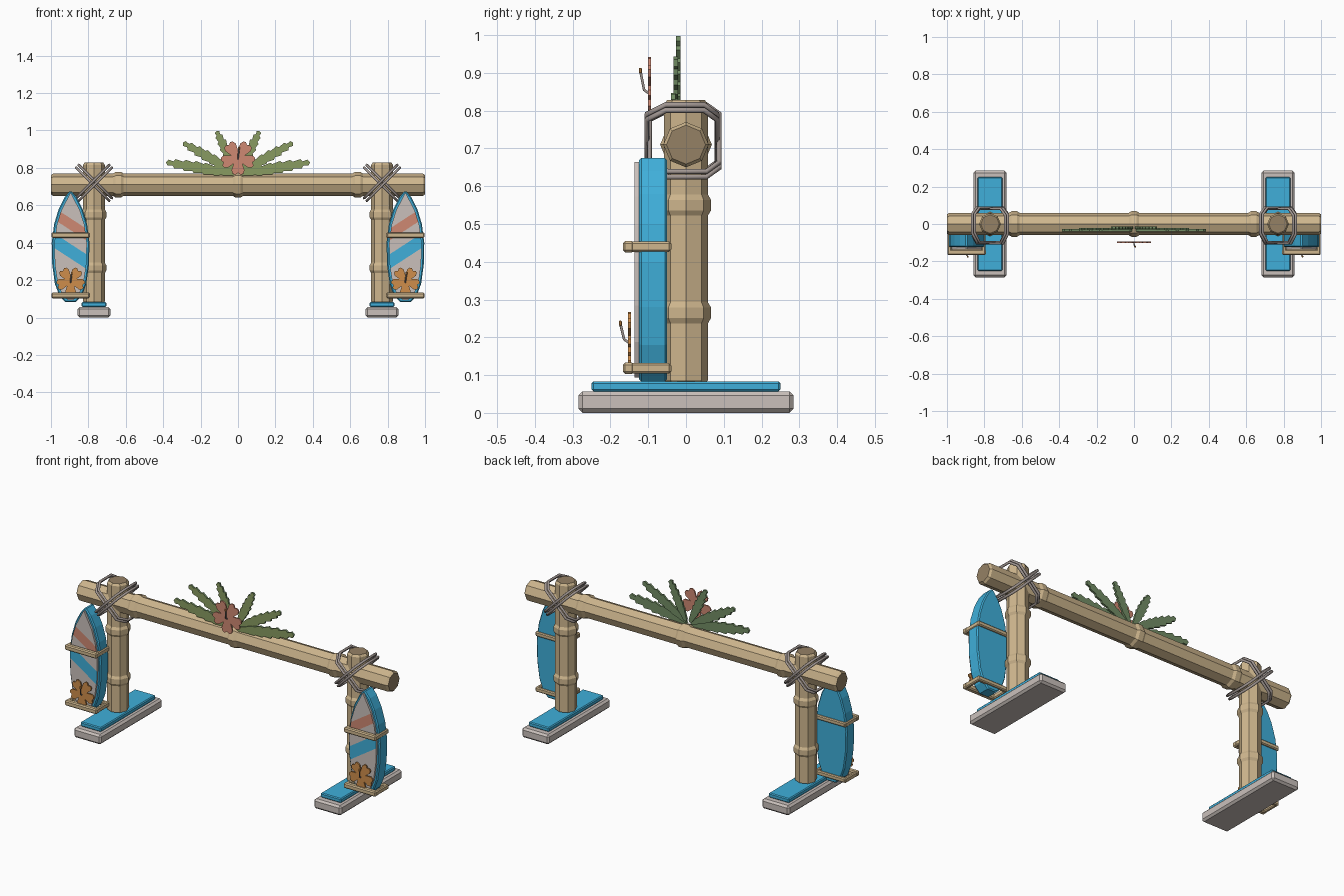
import bpy, bmesh, math
from mathutils import Vector, Matrix

cube = bpy.data.objects.get("Cube")
if cube:
    bpy.data.objects.remove(cube)


def material(name, rgb):
    m = bpy.data.materials.new(name)
    m.use_nodes = True
    color = (*rgb, 1)
    m.diffuse_color = color
    m.node_tree.nodes["Principled BSDF"].inputs["Base Color"].default_value = color
    return m


TAN = material("bamboo tan", (0.62, 0.47, 0.27))
BROWN = material("cut end brown", (0.30, 0.22, 0.13))
BLUE = material("bright blue", (0.05, 0.43, 0.70))
GREY = material("warm light grey", (0.59, 0.53, 0.50))
ROPE = material("rope grey", (0.36, 0.31, 0.29))
CORAL = material("coral", (0.62, 0.25, 0.17))
ORANGE = material("orange", (0.62, 0.27, 0.07))
OLIVE = material("leaf olive", (0.25, 0.33, 0.12))
GREEN = material("leaf green", (0.17, 0.27, 0.13))


def finish(name, bm, mats):
    bmesh.ops.recalc_face_normals(bm, faces=bm.faces)
    mesh = bpy.data.meshes.new(name)
    bm.to_mesh(mesh)
    bm.free()
    for m in mats:
        mesh.materials.append(m)
    ob = bpy.data.objects.new(name, mesh)
    bpy.context.collection.objects.link(ob)
    return ob


def box(name, center, size, mat, bevel):
    bm = bmesh.new()
    bmesh.ops.create_cube(bm, size=1, matrix=Matrix.Translation(center) @ Matrix.Diagonal((*size, 1)))
    bmesh.ops.bevel(bm, geom=bm.edges[:], offset=bevel, segments=1, affect='EDGES')
    return finish(name, bm, [mat])


def bamboo(name, start, end, radius, nodes, matrix):
    """Eight-sided cane along z with swollen joints and dark cut ends."""
    profile = [(start, radius * 0.86), (start + 0.012, radius)]
    for n in nodes:
        profile += [(n - 0.028, radius), (n - 0.014, radius * 1.14),
                    (n + 0.014, radius * 1.14), (n + 0.028, radius)]
    profile += [(end - 0.012, radius), (end, radius * 0.86)]
    bm = bmesh.new()
    rings = [[bm.verts.new((r * math.cos(a * math.pi / 4), r * math.sin(a * math.pi / 4), z))
              for a in range(8)] for z, r in profile]
    for lo, hi in zip(rings, rings[1:]):
        for a in range(8):
            b = (a + 1) % 8
            bm.faces.new((lo[a], lo[b], hi[b], hi[a]))
    for cap in (rings[0], rings[-1]):
        bm.faces.new(cap).material_index = 1
    bm.transform(matrix)
    return finish(name, bm, [TAN, BROWN])


def plate(outline, front, back):
    """Upright plate from an x-z outline."""
    bm = bmesh.new()
    face = bm.faces.new([bm.verts.new((x, front, z)) for x, z in outline])
    new = bmesh.ops.extrude_face_region(bm, geom=[face])["geom"]
    bmesh.ops.translate(bm, vec=(0, back - front, 0),
                        verts=[v for v in new if isinstance(v, bmesh.types.BMVert)])
    bmesh.ops.recalc_face_normals(bm, faces=bm.faces)
    return bm


def tube(name, points, radius, mat, cyclic=False):
    cu = bpy.data.curves.new(name, 'CURVE')
    cu.dimensions = '3D'
    cu.bevel_depth = radius
    cu.bevel_resolution = 1
    cu.use_fill_caps = True
    sp = cu.splines.new('POLY')
    sp.points.add(len(points) - 1)
    for p, co in zip(sp.points, points):
        p.co = (*co, 1)
    sp.use_cyclic_u = cyclic
    cu.materials.append(mat)
    ob = bpy.data.objects.new(name, cu)
    bpy.context.collection.objects.link(ob)
    return ob


def flower(name, x, y, z, radius, mat):
    """Five notched petals with a bent stamen."""
    outline = []
    shape = (0.42, 0.82, 0.98, 1.0, 0.88, 1.0, 0.98, 0.82)
    for petal in range(5):
        for k, r in enumerate(shape):
            a = -math.pi / 2 + (petal - 0.5 + k / len(shape)) * math.tau / 5
            outline.append((x + radius * r * math.cos(a), z + radius * r * math.sin(a)))
    finish(name, plate(outline, y - 0.004, y + 0.004), [mat])
    tip = Vector((x + 0.006, y - 0.024, z + radius * 0.55))
    tube(name + "_stamen", [(x, y, z - 0.01), (x, y - 0.014, z), tip], 0.004, ROPE)
    box(name + "_stamen_tip", tip, (0.01, 0.008, 0.014), ORANGE, 0.002)


def leaf(name, root, tip, width, y):
    """Serrated palm leaf, olive in front and green behind."""
    root, tip = Vector(root), Vector(tip)
    along = tip - root
    side = Vector((-along.y, along.x)).normalized()
    half, teeth = [], 7
    for i in range(teeth):
        t = (i + 0.3) / teeth
        w = width * math.sin(math.pi * (0.12 + 0.83 * t)) ** 0.8
        half += [(t, w * 0.72), (t + 0.8 / teeth, w)]
    pts = [root] + [root + along * min(t, 0.97) + side * w for t, w in half] + [tip]
    pts += [root + along * min(t, 0.97) - side * w for t, w in reversed(half)]
    bm = plate(pts, y - 0.006, y + 0.006)
    for f in bm.faces:
        f.material_index = 0 if f.normal.y < -0.5 else 1
    finish(name, bm, [OLIVE, GREEN])


# Surfboard half outline: height and half width
BOARD = [(0.675, 0.006), (0.64, 0.034), (0.58, 0.064), (0.50, 0.088), (0.40, 0.101),
         (0.28, 0.098), (0.18, 0.084), (0.115, 0.06), (0.083, 0.028)]
BX = 0.895


def board_outline(s, inset):
    mid = 0.38
    half = [(mid + (z - mid) * (1 - inset * 2.6), max(w - inset, 0.003)) for z, w in BOARD]
    return [(s * BX + w, z) for z, w in half] + [(s * BX - w, z) for z, w in reversed(half)]


def surfboard(s, tag):
    bm = plate(board_outline(s, 0), -0.124, -0.05)
    rims = [e for e in bm.edges if abs(e.verts[0].co.y - e.verts[1].co.y) < 1e-4]
    bmesh.ops.bevel(bm, geom=rims, offset=0.006, segments=1, affect='EDGES')
    finish(tag + "_surfboard", bm, [BLUE])
    # Deck cut into slanted stripes
    slope = 0.65
    bands = [(0.467, 0.53, 1), (0.315, 0.393, 2)]
    bm = plate(board_outline(s, 0.014), -0.136, -0.118)
    for z in [h for lo, hi, _ in bands for h in (lo, hi)]:
        bmesh.ops.bisect_plane(bm, geom=bm.verts[:] + bm.edges[:] + bm.faces[:],
                               plane_co=(s * BX, 0, z), plane_no=(-s * slope, 0, 1))
    for f in bm.faces:
        c = f.calc_center_median()
        level = c.z - slope * (s * c.x - BX)
        for lo, hi, index in bands:
            if f.normal.y < -0.5 and lo < level < hi:
                f.material_index = index
    finish(tag + "_surfboard_deck", bm, [GREY, CORAL, BLUE])
    # Rectangular bamboo clamps around the board
    for z, label in ((0.44, "upper"), (0.118, "lower")):
        name = f"{tag}_{label}_clamp"
        box(name + "_front", (s * BX, -0.152, z), (0.205, 0.03, 0.03), TAN, 0.006)
        box(name + "_back", (s * BX, -0.05, z), (0.195, 0.022, 0.026), TAN, 0.005)
        for k in (-1, 1):
            box(name + "_side", (s * BX + k * 0.091, -0.1, z), (0.02, 0.12, 0.028), TAN, 0.005)
    flower(tag + "_board_flower", s * BX, -0.15, 0.195, 0.077, ORANGE)


PX, BZ = 0.77, 0.71
for s, tag in ((-1, "right"), (1, "left")):
    # Foot and post
    box(tag + "_base", (s * PX, 0, 0.0285), (0.175, 0.57, 0.057), GREY, 0.011)
    box(tag + "_base_pad", (s * PX, 0, 0.07), (0.132, 0.5, 0.026), BLUE, 0.005)
    bamboo(tag + "_post", 0.075, 0.828, 0.058, (0.265, 0.55), Matrix.Translation((s * PX, 0, 0)))
    # Crossed double rope lashing
    loop = [(-0.125, -0.05), (-0.09, -0.1), (0.09, -0.1), (0.125, -0.05),
            (0.125, 0.05), (0.09, 0.085), (-0.09, 0.085), (-0.125, 0.05)]
    for k in (-1, 1):
        along = Vector((k, 0, 1)).normalized()
        across = Vector((-k, 0, 1)).normalized()
        for off in (-0.01, 0.01):
            pts = [Vector((s * PX, y - 0.003 * k, BZ + 0.01)) + along * d + across * off
                   for d, y in loop]
            tube(tag + "_rope", pts, 0.0075, ROPE, True)
    surfboard(s, tag)
    # Leaf fan
    for i, (tx, tz, w) in enumerate(((0.385, 0.83, 0.033), (0.295, 0.935, 0.03), (0.115, 0.997, 0.028))):
        leaf(f"{tag}_leaf_{i}", (s * 0.012, 0.768 + 0.008 * i), (s * tx, tz), w, -0.034 + 0.007 * i)

# Cross beam and centre flower
bamboo("cross_beam", -1, 1, 0.06, (-0.64, 0, 0.64),
       Matrix.Translation((0, 0, BZ)) @ Matrix.Rotation(math.pi / 2, 4, 'Y'))
flower("centre_flower", 0, -0.097, 0.855, 0.093, CORAL)
